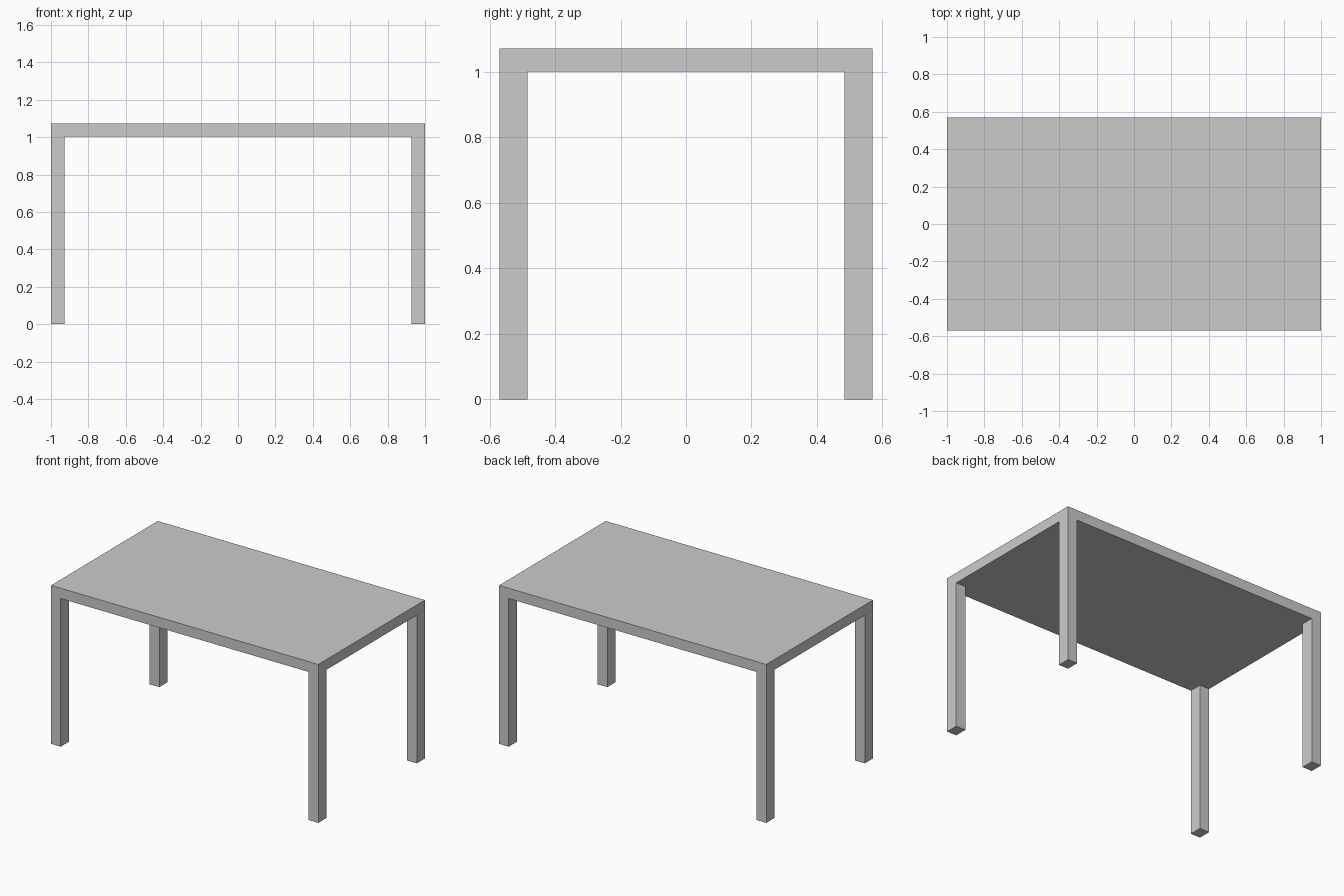
import bpy

if "Cube" in bpy.data.objects:
    bpy.data.objects.remove(bpy.data.objects["Cube"])

LENGTH, DEPTH, HEIGHT = 2.0, 1.14, 1.072
UNDERSIDE = 1.002
LEG_X, LEG_Y = 0.072, 0.086


def box(name, size, center):
    bpy.ops.mesh.primitive_cube_add(size=1, location=center)
    ob = bpy.context.object
    ob.name = name
    ob.scale = size
    bpy.ops.object.transform_apply(location=False, rotation=False, scale=True)
    return ob


# Flat slab top
box("table_top", (LENGTH, DEPTH, HEIGHT - UNDERSIDE),
    (0, 0, (HEIGHT + UNDERSIDE) / 2))

# Four corner legs, flush with the edges of the top
for side_x, sx in (("left", -1), ("right", 1)):
    for side_y, sy in (("front", -1), ("back", 1)):
        box(f"{side_y}_{side_x}_leg", (LEG_X, LEG_Y, UNDERSIDE),
            (sx * (LENGTH - LEG_X) / 2, sy * (DEPTH - LEG_Y) / 2, UNDERSIDE / 2))
